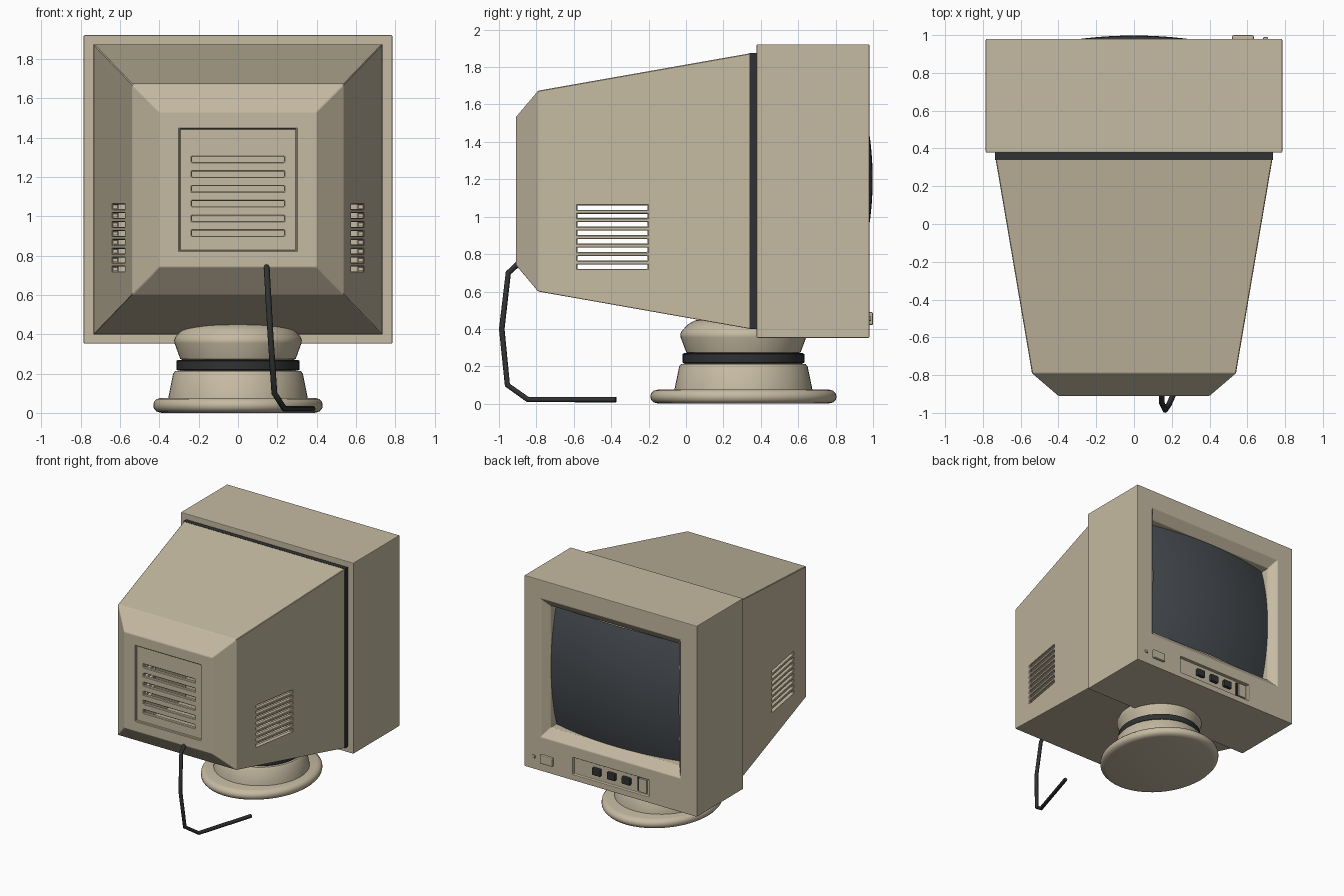
import bpy, bmesh, math
from mathutils import Vector, Matrix

cube = bpy.data.objects.get("Cube")
if cube:
    bpy.data.objects.remove(cube, do_unlink=True)


def material(name, rgb):
    m = bpy.data.materials.new(name)
    m.use_nodes = True
    m.diffuse_color = (*rgb, 1)
    bsdf = m.node_tree.nodes["Principled BSDF"]
    bsdf.inputs["Base Color"].default_value = (*rgb, 1)
    bsdf.inputs["Roughness"].default_value = 0.6
    return m


beige = material("beige plastic", (0.56, 0.49, 0.36))
black = material("black rubber", (0.03, 0.031, 0.032))
glass = material("screen glass", (0.062, 0.07, 0.08))


def finish(name, bm, mat, smooth=True):
    bmesh.ops.recalc_face_normals(bm, faces=bm.faces)
    me = bpy.data.meshes.new(name)
    bm.to_mesh(me)
    bm.free()
    ob = bpy.data.objects.new(name, me)
    bpy.context.collection.objects.link(ob)
    if mat:
        me.materials.append(mat)
    if smooth:
        bpy.ops.object.select_all(action="DESELECT")
        ob.select_set(True)
        bpy.context.view_layer.objects.active = ob
        bpy.ops.object.shade_smooth_by_angle(angle=math.radians(35))
    return ob


def loft(name, mat, zc, rings):
    """Closed skin over rectangles (y, half width, half height)."""
    bm = bmesh.new()
    loops = [[bm.verts.new((sx * hx, y, zc + sz * hz))
              for sx, sz in ((-1, -1), (1, -1), (1, 1), (-1, 1))]
             for y, hx, hz in rings]
    for a, b in zip(loops, loops[1:]):
        for i in range(4):
            j = (i + 1) % 4
            bm.faces.new((a[i], a[j], b[j], b[i]))
    bm.faces.new(loops[0])
    bm.faces.new(loops[-1])
    return finish(name, bm, mat, False)


def boxes(name, mat, items):
    """One object from boxes given as (centre, size)."""
    bm = bmesh.new()
    for c, s in items:
        bmesh.ops.create_cube(bm, size=1, matrix=Matrix.Translation(c) @ Matrix.Diagonal((*s, 1)))
    return finish(name, bm, mat, False)


def cut(ob, cutter):
    cutter.hide_render = True
    cutter.hide_viewport = True
    cutter.display_type = "WIRE"
    m = ob.modifiers.new("cut", "BOOLEAN")
    m.operation = "DIFFERENCE"
    m.object = cutter
    m.solver = "EXACT"


def bevel(ob, width, segments=2):
    m = ob.modifiers.new("bevel", "BEVEL")
    m.width = width
    m.segments = segments
    m.limit_method = "ANGLE"
    m.angle_limit = math.radians(30)


def lathe(name, mat, profile, stretch, y=0.307, sides=48):
    """Turn (radius, z) points around the stand axis, stretched along y."""
    bm = bmesh.new()
    rings = []
    for r, z in profile:
        rings.append([bm.verts.new((r * math.cos(a), y + stretch * r * math.sin(a), z))
                      for a in (math.tau * i / sides for i in range(sides))])
    for a, b in zip(rings, rings[1:]):
        for i in range(sides):
            j = (i + 1) % sides
            bm.faces.new((a[i], a[j], b[j], b[i]))
    bm.faces.new(rings[0])
    bm.faces.new(rings[-1])
    return finish(name, bm, mat)


# Bezel with the tapered screen recess and the control tray
MID = 1.137
bezel = loft("bezel", beige, MID, [(0.378, 0.785, 0.785), (0.98, 0.785, 0.785)])
opening = loft("opening_cutter", None, 1.2, [
    (0.84, 0.585, 0.5), (0.92, 0.585, 0.5), (0.98, 0.637, 0.57), (1.04, 0.689, 0.64)])
cut(bezel, opening)
tray = boxes("tray_cutter", None, [((0, 1.0, 0.47), (0.69, 0.09, 0.14))])
cut(bezel, tray)
bevel(bezel, 0.005)

# Bulging screen
bm = bmesh.new()
bmesh.ops.create_grid(bm, x_segments=24, y_segments=24, size=1)
for v in bm.verts:
    x, z = v.co.x * 0.583, v.co.y * 0.498
    v.co = Vector((x, 0.998 - x * x / 4.5 - z * z / 3.4, 1.2 + z))
finish("screen", bm, glass)

# Tray knobs, slider block, power button and lamp
knobs = boxes("tray_knobs", black, [((x, 0.966, 0.472), (0.075, 0.03, 0.06)) for x in (-0.135, 0, 0.135)])
bevel(knobs, 0.008)
block = boxes("tray_block", beige, [((-0.285, 0.961, 0.47), (0.07, 0.02, 0.11))])
boxes("tray_slot", black, [((-0.24, 0.959, 0.47), (0.018, 0.009, 0.11))])
button = boxes("power_button", beige, [((0.577, 0.985, 0.455), (0.115, 0.03, 0.07))])
bevel(button, 0.008)
lamp = boxes("power_lamp", beige, [((0.697, 0.98, 0.455), (0.026, 0.02, 0.026))])
bevel(lamp, 0.006)

# Black seam between bezel and housing
loft("seam", black, MID, [(0.34, 0.735, 0.738), (0.38, 0.735, 0.738)])

# Hollow tapered housing with a back panel recess and vents
housing = loft("housing", beige, MID, [
    (-0.91, 0.4, 0.395), (-0.79, 0.54, 0.537), (0.345, 0.733, 0.737)])
hollow = loft("hollow_cutter", None, MID, [
    (-0.865, 0.37, 0.365), (-0.765, 0.51, 0.507), (0.32, 0.7, 0.705)])
recess = boxes("panel_cutter", None, [((0, -0.93, 1.135), (0.595, 0.075, 0.62))])
back_slots = boxes("back_slot_cutter", None, [
    ((0, -0.89, 0.915 + i * 0.075), (0.47, 0.12, 0.028)) for i in range(6)])
side_slots = boxes("side_slot_cutter", None, [
    ((0, -0.393, 0.732 + i * 0.0453), (1.6, 0.375, 0.024)) for i in range(8)])
for cutter in (hollow, recess, back_slots, side_slots):
    cut(housing, cutter)
bevel(housing, 0.004, 1)

# Swivel stand
lathe("stand_base", beige, [
    (0.39, 0), (0.415, 0.007), (0.428, 0.022), (0.431, 0.038),
    (0.428, 0.055), (0.415, 0.07), (0.39, 0.077)], 1.155)
lathe("stand_cone", beige, [(0.355, 0.07), (0.352, 0.09), (0.33, 0.2), (0.32, 0.212), (0.29, 0.215)], 1.04)
lathe("stand_ring", black, [(0.305, 0.215), (0.313, 0.22), (0.313, 0.265), (0.305, 0.27)], 1.04)
lathe("stand_neck", beige, [
    (0.28, 0.268), (0.294, 0.275), (0.323, 0.355), (0.325, 0.37), (0.318, 0.388),
    (0.285, 0.425), (0.25, 0.445), (0.2, 0.455)], 1.04)

# Power cable
curve = bpy.data.curves.new("cable", "CURVE")
curve.dimensions = "3D"
curve.bevel_depth = 0.015
curve.bevel_resolution = 2
curve.use_fill_caps = True
path = [(0.145, -0.89, 0.755), (0.148, -0.95, 0.7), (0.165, -0.985, 0.4),
        (0.185, -0.955, 0.1), (0.235, -0.845, 0.022), (0.38, -0.375, 0.022)]
spline = curve.splines.new("POLY")
spline.points.add(len(path) - 1)
for p, co in zip(spline.points, path):
    p.co = (*co, 1)
curve.materials.append(black)
bpy.context.collection.objects.link(bpy.data.objects.new("cable", curve))
